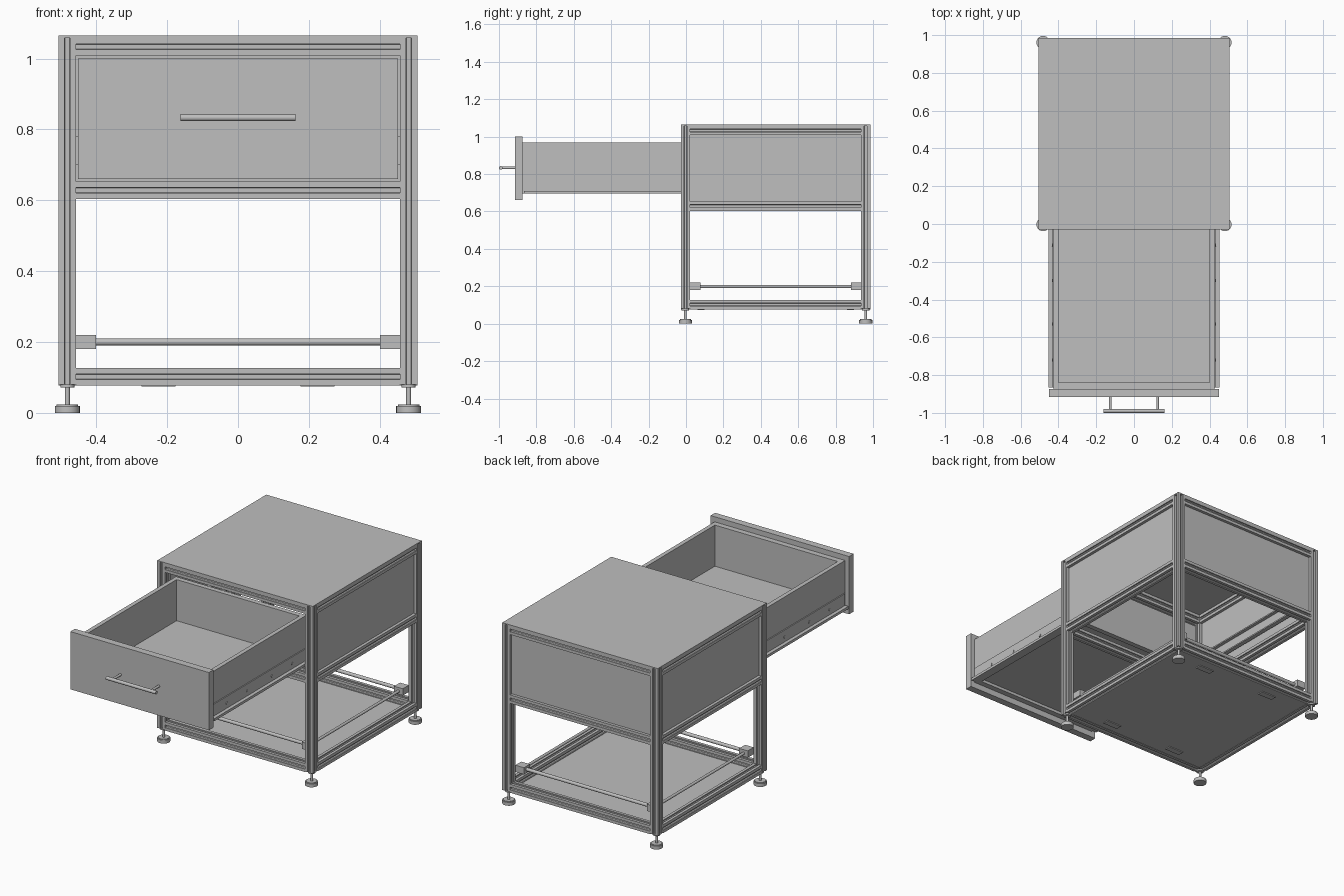
import bpy, bmesh, math
from mathutils import Vector, Matrix

if "Cube" in bpy.data.objects:
    bpy.data.objects.remove(bpy.data.objects["Cube"])

grey = bpy.data.materials.new("aluminium_grey")
grey.diffuse_color = (0.52, 0.52, 0.52, 1)
grey.use_nodes = True
grey.node_tree.nodes["Principled BSDF"].inputs["Base Color"].default_value = grey.diffuse_color

XP, Y0, Y1 = 0.4815, -0.003, 0.961      # post centres
YM = (Y0 + Y1) / 2
H = 0.025                               # half width of the slotted profile


def finish(name, bm, smooth=False):
    bmesh.ops.recalc_face_normals(bm, faces=bm.faces)
    me = bpy.data.meshes.new(name)
    bm.to_mesh(me)
    bm.free()
    me.materials.append(grey)
    ob = bpy.data.objects.new(name, me)
    bpy.context.collection.objects.link(ob)
    if smooth:
        bpy.ops.object.select_all(action='DESELECT')
        ob.select_set(True)
        bpy.context.view_layer.objects.active = ob
        bpy.ops.object.shade_smooth_by_angle(angle=math.radians(35))
    return ob


def add_box(bm, x, y, z):
    """Box from (min, max) pairs."""
    m = Matrix.Translation([(a + b) / 2 for a, b in (x, y, z)])
    m = m @ Matrix.Diagonal([b - a for a, b in (x, y, z)] + [1])
    bmesh.ops.create_cube(bm, size=1, matrix=m)


def box(name, x, y, z):
    bm = bmesh.new()
    add_box(bm, x, y, z)
    return finish(name, bm)


def add_rod(bm, a, b, r, n=20):
    """Cylinder between two points."""
    a, b = Vector(a), Vector(b)
    d = b - a
    m = Matrix.Translation((a + b) / 2) @ d.to_track_quat('Z', 'Y').to_matrix().to_4x4()
    bmesh.ops.create_cone(bm, cap_ends=True, segments=n, radius1=r, radius2=r,
                          depth=d.length, matrix=m)


def extrusion(name, a, b):
    """Slotted square profile between two points."""
    a, b = Vector(a), Vector(b)
    d = b - a
    side = [(-H, -H), (-0.008, -H), (-0.008, -0.019), (-0.012, -0.019), (-0.006, -0.011),
            (0.006, -0.011), (0.012, -0.019), (0.008, -0.019), (0.008, -H)]
    pts = []
    for k in range(4):
        c, s = math.cos(k * math.pi / 2), math.sin(k * math.pi / 2)
        pts += [(c * u - s * v, s * u + c * v) for u, v in side]
    bm = bmesh.new()
    m = Matrix.Translation(a) @ d.to_track_quat('Z', 'Y').to_matrix().to_4x4()
    face = bm.faces.new([bm.verts.new(m @ Vector((u, v, 0))) for u, v in pts])
    new = bmesh.ops.extrude_face_region(bm, geom=[face])["geom"]
    bmesh.ops.translate(bm, vec=d, verts=[g for g in new if isinstance(g, bmesh.types.BMVert)])
    return finish(name, bm)


# Corner posts, levelling feet and corner blocks
for sx in (-1, 1):
    for y, iy in ((Y0, 1), (Y1, -1)):
        x = sx * XP
        extrusion("post", (x, y, 0.08), (x, y, 1.058))
        bm = bmesh.new()
        add_rod(bm, (x, y, 0), (x, y, 0.02), 0.035, 32)
        add_rod(bm, (x, y, 0.02), (x, y, 0.024), 0.03, 32)
        add_rod(bm, (x, y, 0.02), (x, y, 0.08), 0.007)
        add_rod(bm, (x, y, 0.071), (x, y, 0.08), 0.02, 24)
        finish("levelling_foot", bm, True)
        xs = sorted((sx * (XP - H), sx * 0.40))
        ys = sorted((y + iy * H, y + iy * 0.08))
        box("corner_block", xs, ys, (0.18, 0.22))

# Horizontal rails on three levels
for level, z in (("bottom", 0.102), ("middle", 0.628), ("top", 1.033)):
    for y in (Y0, Y1):
        extrusion(level + "_cross_rail", (-XP + H, y, z), (XP - H, y, z))
    for x in (-XP, XP):
        extrusion(level + "_side_rail", (x, Y0 + H, z), (x, Y1 - H, z))

# Round bars between the corner blocks
bm = bmesh.new()
for y in (Y0 + 0.053, Y1 - 0.053):
    add_rod(bm, (-0.41, y, 0.2), (0.41, y, 0.2), 0.01)
for x in (-0.428, 0.428):
    add_rod(bm, (x, Y0 + 0.07, 0.198), (x, Y1 - 0.07, 0.198), 0.008)
finish("round_bars", bm, True)

# Top plate, floor and underside tabs
box("top_plate", (-XP - H, XP + H), (Y0 - H, Y1 + H), (1.058, 1.065))
box("floor_panel", (-XP + H, XP - H), (Y0 + H, Y1 - H), (0.079, 0.09))
for x in (-0.225, 0.225):
    for y in (0.08, 0.88):
        box("underside_tab", (x - 0.048, x + 0.048), (y - 0.018, y + 0.018), (0.074, 0.079))

# Side and back wall panels
for x in (-XP, XP):
    box("side_panel", (x - 0.006, x + 0.006), (Y0 + 0.02, Y1 - 0.02), (0.645, 1.015))
box("back_panel", (-XP + 0.02, XP - 0.02), (Y1 - 0.006, Y1 + 0.006), (0.645, 1.015))

# Drawer box
bm = bmesh.new()
for s in (-1, 1):
    add_box(bm, sorted((s * 0.40, s * 0.425)), (-0.873, 0.03), (0.695, 0.97))
add_box(bm, (-0.40, 0.40), (-0.873, -0.84), (0.695, 0.97))
add_box(bm, (-0.40, 0.40), (0.0, 0.03), (0.695, 0.97))
add_box(bm, (-0.40, 0.40), (-0.84, 0.0), (0.712, 0.728))
finish("drawer_box", bm)
box("drawer_front", (-0.451, 0.451), (-0.915, -0.873), (0.66, 1.0))

# Drawer slides and the fixed runners inside the frame
for s in (-1, 1):
    bm = bmesh.new()
    add_box(bm, sorted((s * 0.425, s * 0.431)), (-0.865, 0.03), (0.695, 0.78))
    add_box(bm, sorted((s * 0.431, s * 0.452)), (-0.865, 0.03), (0.695, 0.71))
    for y in (-0.72, -0.53, -0.3, -0.11):
        add_rod(bm, (s * 0.431, y, 0.74), (s * 0.435, y, 0.74), 0.008, 12)
    finish("drawer_slide", bm)
    bm = bmesh.new()
    add_box(bm, sorted((s * 0.451, s * 0.457)), (0.0, Y1 - H), (0.70, 0.78))
    add_box(bm, sorted((s * 0.432, s * 0.451)), (0.04, Y1 - H), (0.70, 0.708))
    add_box(bm, sorted((s * 0.432, s * 0.451)), (0.04, Y1 - H), (0.772, 0.78))
    finish("fixed_runner", bm)

# Bar handle
bm = bmesh.new()
add_rod(bm, (-0.162, -0.99, 0.833), (0.162, -0.99, 0.833), 0.01, 24)
for x in (-0.125, 0.125):
    add_rod(bm, (x, -0.99, 0.833), (x, -0.915, 0.833), 0.007)
finish("handle", bm, True)
